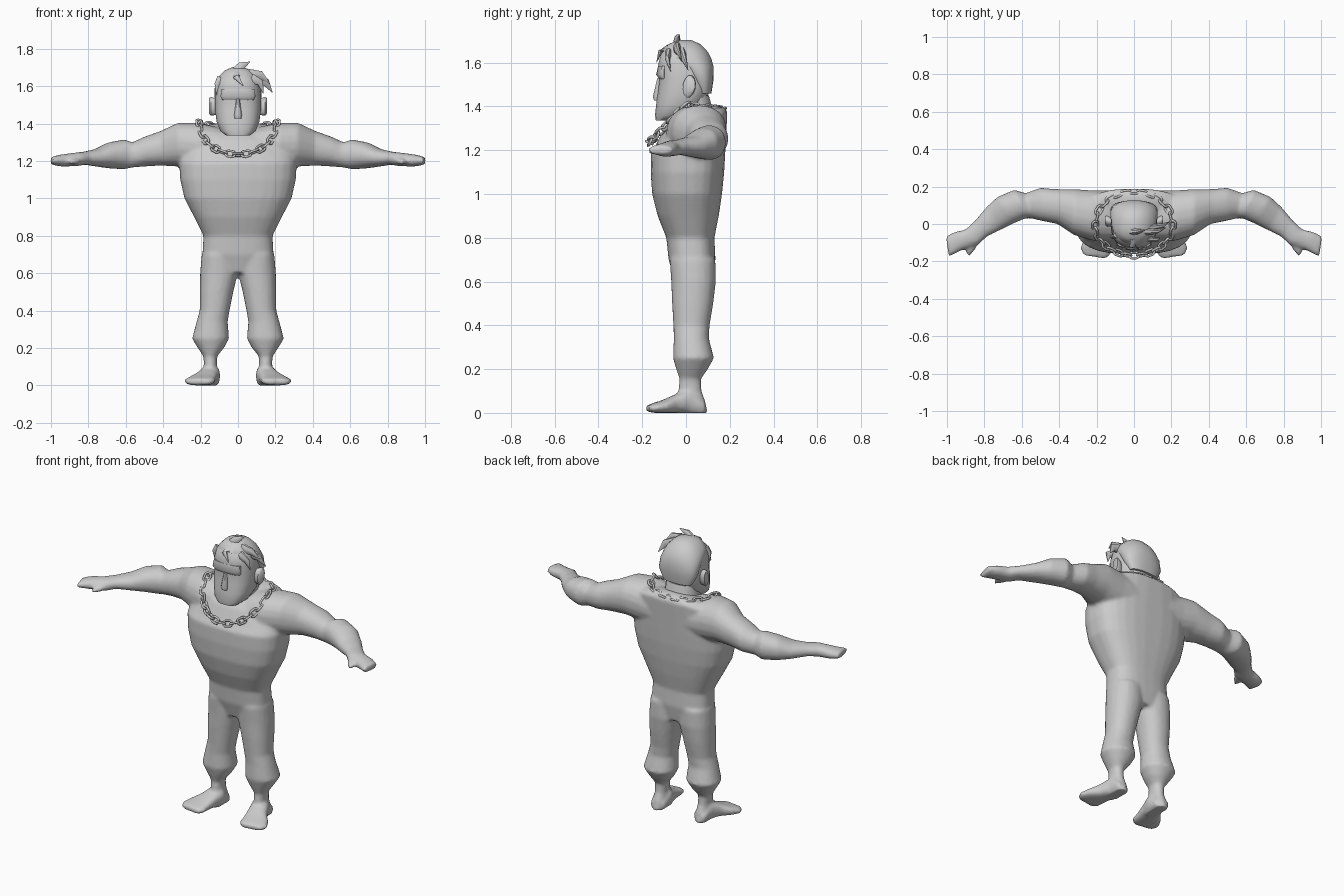
import bpy, bmesh, math
from mathutils import Vector, Matrix

grey = bpy.data.materials.new("light grey")
grey.diffuse_color = (0.6, 0.6, 0.6, 1)


def finish(name, bm, angle=50):
    bmesh.ops.recalc_face_normals(bm, faces=bm.faces)
    me = bpy.data.meshes.new(name)
    bm.to_mesh(me)
    bm.free()
    me.materials.append(grey)
    ob = bpy.data.objects.new(name, me)
    bpy.context.collection.objects.link(ob)
    bpy.ops.object.select_all(action='DESELECT')
    bpy.context.view_layer.objects.active = ob
    ob.select_set(True)
    bpy.ops.object.shade_smooth_by_angle(angle=math.radians(angle))
    return ob


def loft(bm, rings, n=20):
    """Skin rings of (centre, u, v, exponent) and close both ends."""
    loops = []
    for c, u, v, e in rings:
        loop = []
        for i in range(n):
            a = 2 * math.pi * (i + 0.5) / n
            ca, sa = math.cos(a), math.sin(a)
            p = math.copysign(abs(ca) ** (2 / e), ca)
            q = math.copysign(abs(sa) ** (2 / e), sa)
            loop.append(bm.verts.new(Vector(c) + Vector(u) * p + Vector(v) * q))
        loops.append(loop)
    for a, b in zip(loops, loops[1:]):
        for i in range(n):
            j = (i + 1) % n
            bm.faces.new((a[i], a[j], b[j], b[i]))
    bm.faces.new(loops[0][::-1])
    bm.faces.new(loops[-1])


def flat(z, x0, x1, y0, y1, e=2.3, tilt=0):
    """Horizontal ring given by its extents; tilt raises the back."""
    return (((x0 + x1) / 2, (y0 + y1) / 2, z), ((x1 - x0) / 2, 0, 0),
            (0, (y1 - y0) / 2, tilt), e)


def upright(s, xf, yf, xb, yb, z0, z1, e=2.2):
    """Standing ring between a front point and a back point."""
    return ((s * (xf + xb) / 2, (yf + yb) / 2, (z0 + z1) / 2),
            (s * (xb - xf) / 2, (yb - yf) / 2, 0), (0, 0, (z1 - z0) / 2), e)


# Body: torso, arms, legs and feet fused into one skin
torso = [(0.60, .12, -.05, .12), (0.70, .19, -.08, .135), (0.80, .185, -.09, .13),
         (0.90, .235, -.13, .15), (1.0, .287, -.155, .165), (1.10, .31, -.162, .175),
         (1.19, .315, -.16, .18)]
arm = [(.10, -.09, .10, .18, 1.15, 1.38), (.22, -.09, .22, .18, 1.15, 1.405),
       (.32, -.06, .32, .187, 1.17, 1.405), (.41, 0, .42, .187, 1.175, 1.36),
       (.50, .018, .50, .194, 1.17, 1.33), (.55, .03, .58, .165, 1.165, 1.30),
       (.58, .03, .64, .183, 1.155, 1.315), (.64, .005, .73, .145, 1.16, 1.30),
       (.72, -.035, .79, .09, 1.17, 1.265), (.79, -.07, .85, .018, 1.18, 1.25),
       (.83, -.11, .90, -.028, 1.172, 1.245), (.92, -.14, .965, -.045, 1.17, 1.235),
       (.99, -.176, 1.005, -.066, 1.18, 1.222)]
thumb = [(.83, -.10, .87, -.07, 1.185, 1.225), (.85, -.14, .89, -.11, 1.18, 1.215),
         (.88, -.172, .90, -.15, 1.18, 1.205)]
leg = [(0.70, .0, .195, -.075, .135), (0.60, .0, .203, -.068, .137),
       (0.50, .025, .205, -.064, .125), (0.40, .045, .205, -.058, .108),
       (0.34, .055, .222, -.056, .105), (0.25, .047, .246, -.06, .128),
       (0.20, .075, .215, -.045, .10), (0.155, .112, .185, -.03, .068),
       (0.10, .113, .182, -.035, .072), (0.05, .105, .188, -.05, .09),
       (0.0, .105, .188, -.05, .10)]
foot = [(.10, .07, .185, .09, 0, .05), (.095, 0, .20, .02, 0, .11),
        (.11, -.06, .225, -.035, 0, .085), (.12, -.12, .265, -.08, 0, .06),
        (.125, -.165, .288, -.125, 0, .045), (.15, -.185, .275, -.165, .005, .035)]

bm = bmesh.new()
loft(bm, [flat(z, -w, w, a, b, 2.7) for z, w, a, b in torso]
     + [flat(1.30, -.29, .29, -.14, .19, 2.5, .08),
        flat(1.355, -.23, .23, -.10, .165, 2.3, .05),
        flat(1.38, -.12, .12, -.06, .13, 2, .03)], 28)
for s in (1, -1):
    loft(bm, [upright(s, *r) for r in arm])
    loft(bm, [upright(s, *r) for r in thumb], 10)
    loft(bm, [flat(z, s * a, s * b, c, d, 2.2) for z, a, b, c, d in leg])
    # feet point outwards, so their rings run side to side
    loft(bm, [upright(s, *r, 2.6) for r in foot])
body = finish("body", bm)
rem = body.modifiers.new("fuse", 'REMESH')
rem.mode = 'VOXEL'
rem.voxel_size = 0.0105
rem.use_smooth_shade = True
sm = body.modifiers.new("soften", 'SMOOTH')
sm.factor = 0.5
sm.iterations = 4

# Head with square jaw
bm = bmesh.new()
head = [(1.335, .062, -.138, -.05), (1.36, .095, -.142, .02), (1.41, .115, -.137, .085),
        (1.47, .123, -.128, .108), (1.53, .124, -.122, .118), (1.59, .12, -.128, .118),
        (1.64, .108, -.115, .10), (1.675, .075, -.085, .07), (1.692, .03, -.04, .03)]
loft(bm, [flat(z, -w, w, a, b, 2.5) for z, w, a, b in head], 24)
finish("head", bm)

# Neck
bm = bmesh.new()
loft(bm, [flat(1.28, -.13, .13, -.07, .15), flat(1.38, -.10, .10, -.06, .125),
          flat(1.45, -.10, .10, -.06, .105)])
finish("neck", bm)

# Nose
bm = bmesh.new()
loft(bm, [flat(1.428, -.02, .02, -.148, -.10), flat(1.445, -.022, .022, -.153, -.10),
          flat(1.53, -.01, .01, -.132, -.10)], 8)
finish("nose", bm)

# Brow ridge
bm = bmesh.new()
loft(bm, [flat(1.525, -.085, .085, -.122, -.08), flat(1.545, -.095, .095, -.137, -.08),
          flat(1.585, -.09, .09, -.128, -.08)], 16)
finish("brow", bm)

# Ears
for s, side in ((1, "left"), (-1, "right")):
    bm = bmesh.new()
    loft(bm, [((s * .115, .01, 1.49), (0, .022, 0), (0, 0, .045), 2),
              ((s * .145, .015, 1.492), (0, .03, 0), (0, .005, .052), 2),
              ((s * .155, .02, 1.495), (0, .022, 0), (0, .004, .042), 2)], 12)
    finish(side + "_ear", bm)

# Hair cap covering the crown and the back of the head
bm = bmesh.new()
cap = [(1.46, .095, .05, .116), (1.52, .126, .02, .126), (1.58, .127, -.03, .127),
       (1.62, .12, -.10, .116), (1.65, .105, -.108, .10), (1.685, .07, -.08, .066),
       (1.703, .025, -.035, .025)]
loft(bm, [flat(z, -w, w, a, b, 2.3) for z, w, a, b in cap], 24)
finish("hair_cap", bm)

# Swept hair locks: root, bend, tip, root radius
locks = [((.0, -.04, 1.68), (.02, -.04, 1.71), (.065, -.03, 1.73), .035),
         ((.06, -.04, 1.66), (.12, -.04, 1.66), (.17, -.02, 1.615), .035),
         ((.08, -.02, 1.64), (.15, -.01, 1.62), (.185, .01, 1.565), .035),
         ((.07, -.08, 1.64), (.12, -.085, 1.62), (.135, -.07, 1.56), .03),
         ((.0, -.08, 1.665), (-.01, -.118, 1.65), (.03, -.135, 1.60), .026),
         ((-.09, -.06, 1.64), (-.11, -.07, 1.61), (-.115, -.06, 1.55), .026)]
for i, (a, b, c, r) in enumerate(locks):
    a, b, c = Vector(a), Vector(b), Vector(c)
    rings = []
    for p, d, k in ((a, b - a, 1), (b, c - a, .65), (c, c - b, .04)):
        u = d.cross(Vector((0, 1, 0))).normalized()
        v = d.cross(u).normalized()
        rings.append((p, u * r * k, v * r * k * .6, 2))
    bm = bmesh.new()
    loft(bm, rings, 8)
    finish(f"hair_lock_{i + 1}", bm)


# Chain necklace
def chain_point(t):
    c = math.cos(t)
    z = 1.235 + .17 * (1 - c) if c > 0 else 1.405 + .02 * c
    return Vector((.208 * math.sin(t), -.168 * c, z))


path = [chain_point(2 * math.pi * i / 720) for i in range(721)]
dist = [0]
for p, q in zip(path, path[1:]):
    dist.append(dist[-1] + (q - p).length)
LINKS, A, B = 30, 18, 6
bm = bmesh.new()
for k in range(LINKS):
    i = next(j for j, d in enumerate(dist) if d >= dist[-1] * k / LINKS)
    p = path[i]
    t = (path[(i + 3) % 720] - path[(i - 3) % 720]).normalized()
    out = Vector((p.x, p.y, 0)).normalized()
    side = t.cross(out).normalized()
    out = side.cross(t)
    roll = math.radians(25 if k % 2 else 115)
    w = side * math.cos(roll) + out * math.sin(roll)
    n = t.cross(w)
    grid = []
    for a in range(A):
        al = 2 * math.pi * a / A
        r = t * math.cos(al) + w * math.sin(al)
        mid = p + r * .0165 + t * math.copysign(.010, math.cos(al))
        grid.append([bm.verts.new(mid + (r * math.cos(be) + n * math.sin(be)) * .0065)
                     for be in (2 * math.pi * b / B for b in range(B))])
    for a in range(A):
        for b in range(B):
            a2, b2 = (a + 1) % A, (b + 1) % B
            bm.faces.new((grid[a][b], grid[a2][b], grid[a2][b2], grid[a][b2]))
finish("chain_necklace", bm, 70)
